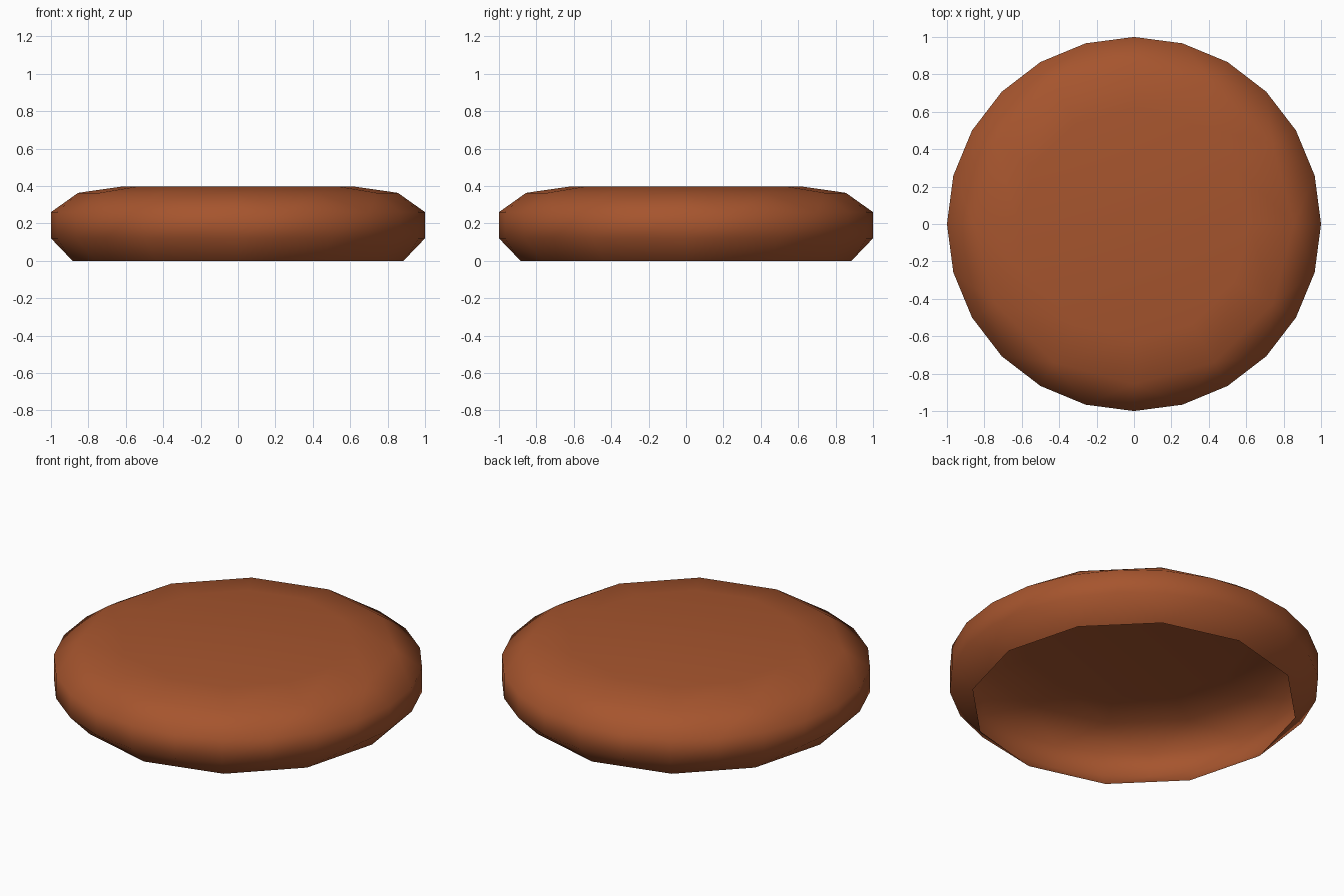
import bpy, bmesh, math

if "Cube" in bpy.data.objects:
    bpy.data.objects.remove(bpy.data.objects["Cube"])

# Hollow bun-shaped shell: 12-sided rims, 24-sided belly, open underneath
PROFILE = [(0.885, 0.0, 12), (1.0, 0.12, 24), (1.0, 0.26, 24),
           (0.855, 0.363, 12), (0.62, 0.397, 12)]

bm = bmesh.new()


def ring(radius, z, sides):
    step = 2 * math.pi / sides
    return [bm.verts.new((radius * math.cos(i * step), radius * math.sin(i * step), z))
            for i in range(sides)]


def bridge(low, high):
    """Join two rings; a coarse ring meets a fine one with triangle fans."""
    if len(low) == len(high):
        n = len(low)
        for i in range(n):
            j = (i + 1) % n
            bm.faces.new((low[i], low[j], high[j], high[i]))
        return
    coarse, fine = (low, high) if len(low) < len(high) else (high, low)
    n = len(coarse)
    for i in range(n):
        c0, c1 = coarse[i], coarse[(i + 1) % n]
        f0, f1, f2 = fine[2 * i], fine[2 * i + 1], fine[(2 * i + 2) % (2 * n)]
        for face in ((c0, f0, f1), (c0, f1, c1), (c1, f1, f2)):
            bm.faces.new(face)


rings = [ring(*p) for p in PROFILE]
for a, b in zip(rings, rings[1:]):
    bridge(a, b)

# Flat crown
crown = bm.verts.new((0, 0, 0.398))
top = rings[-1]
for i in range(len(top)):
    bm.faces.new((top[i], top[(i + 1) % len(top)], crown))

bmesh.ops.recalc_face_normals(bm, faces=bm.faces)
if crown.normal.z < 0 or crown.link_faces[0].normal.z < 0:
    bmesh.ops.reverse_faces(bm, faces=bm.faces)
for f in bm.faces:
    f.smooth = True

mesh = bpy.data.meshes.new("bun_shell")
bm.to_mesh(mesh)
bm.free()
shell = bpy.data.objects.new("bun_shell", mesh)
bpy.context.collection.objects.link(shell)

# Baked brown
brown = bpy.data.materials.new("baked_brown")
brown.diffuse_color = (0.38, 0.09, 0.027, 1)
brown.use_nodes = True
brown.node_tree.nodes["Principled BSDF"].inputs["Base Color"].default_value = brown.diffuse_color
mesh.materials.append(brown)
